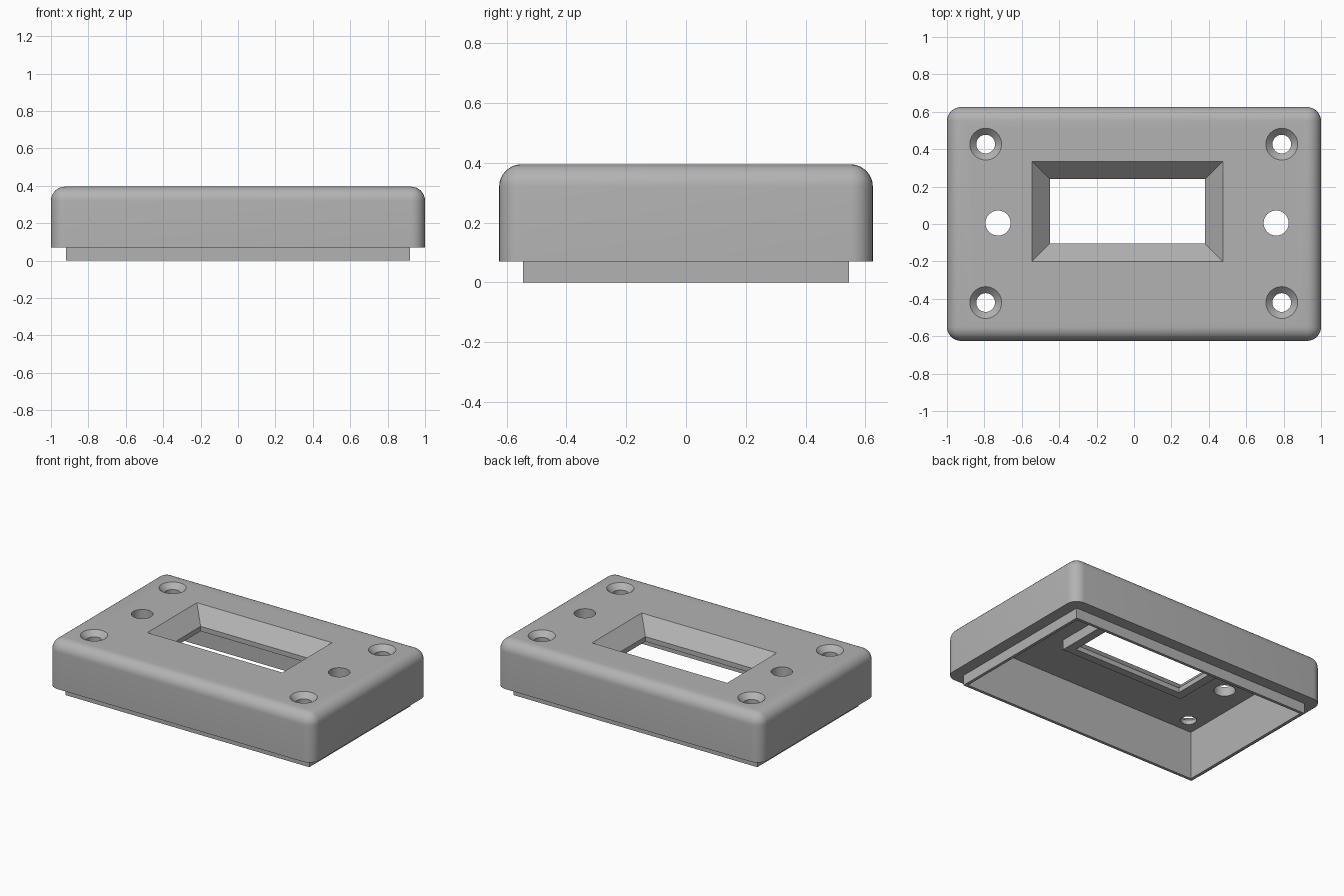
import bpy, bmesh, math

cube = bpy.data.objects.get("Cube")
if cube:
    bpy.data.objects.remove(cube, do_unlink=True)

# Single plastic colour
grey = bpy.data.materials.new("plain_grey")
grey.use_nodes = True
colour = (0.45, 0.45, 0.45, 1)
grey.diffuse_color = colour
grey.node_tree.nodes["Principled BSDF"].inputs["Base Color"].default_value = colour

TOP, SEAM, CEILING = 0.395, 0.07, 0.33


def make(name, bm):
    mesh = bpy.data.meshes.new(name)
    bmesh.ops.recalc_face_normals(bm, faces=bm.faces)
    bm.to_mesh(mesh)
    bm.free()
    obj = bpy.data.objects.new(name, mesh)
    mesh.materials.append(grey)
    bpy.context.collection.objects.link(obj)
    return obj


def box_mesh(x0, x1, y0, y1, z0, z1, flare=0):
    """Box whose top can flare outward on every side."""
    bm = bmesh.new()
    bmesh.ops.create_cube(bm, size=1)
    for v in bm.verts:
        up = v.co.z > 0
        f = flare if up else 0
        v.co = (x1 + f if v.co.x > 0 else x0 - f,
                y1 + f if v.co.y > 0 else y0 - f,
                z1 if up else z0)
    return bm


def drill(name, x, y, r_low, r_high, z0, z1):
    bm = bmesh.new()
    bmesh.ops.create_cone(bm, cap_ends=True, segments=40, radius1=r_low,
                          radius2=r_high, depth=z1 - z0)
    bmesh.ops.translate(bm, verts=bm.verts, vec=(x, y, (z0 + z1) / 2))
    return make(name, bm)


def combine(target, tool, operation):
    tool.hide_render = True
    mod = target.modifiers.new("combine", 'BOOLEAN')
    mod.operation, mod.solver, mod.object = operation, 'EXACT', tool
    bpy.context.view_layer.objects.active = target
    bpy.ops.object.modifier_apply(modifier=mod.name)
    bpy.data.objects.remove(tool, do_unlink=True)


# Outer shell with rounded top and upright edges
bm = box_mesh(-1, 1, -0.625, 0.625, SEAM, TOP)
edges = [e for e in bm.edges if max(v.co.z for v in e.verts) > SEAM + 0.1]
bmesh.ops.bevel(bm, geom=edges, offset=0.075, segments=8, profile=0.5,
                affect='EDGES')
cover = make("enclosure_cover", bm)

# Stepped lip below the shell, then the hollow inside
combine(cover, make("lip", box_mesh(-0.92, 0.92, -0.545, 0.545, 0, 0.2)), 'UNION')
combine(cover, make("cavity", box_mesh(-0.9, 0.9, -0.525, 0.525, -0.1, CEILING)),
        'DIFFERENCE')

# Raised frame under the window
combine(cover, make("window_frame", box_mesh(-0.51, 0.44, -0.16, 0.3, 0.262, 0.36)),
        'UNION')

# Display window: straight opening with a sloped surround
x0, x1, y0, y1 = -0.45, 0.38, -0.105, 0.24
combine(cover, make("opening", box_mesh(x0, x1, y0, y1, 0.1, 0.35)), 'DIFFERENCE')
combine(cover, make("slope", box_mesh(x0, x1, y0, y1, 0.295, TOP + 0.02, 0.114)),
        'DIFFERENCE')

# Countersunk screw holes in the corners
for x in (-0.793, 0.79):
    for y in (-0.42, 0.427):
        combine(cover, drill("screw_hole", x, y, 0.05, 0.05, 0.25, 0.5), 'DIFFERENCE')
        combine(cover, drill("countersink", x, y, 0.05, 0.105, 0.36, TOP + 0.02),
                'DIFFERENCE')

# Plain round holes beside the window
for x in (-0.727, 0.76):
    combine(cover, drill("button_hole", x, 0.005, 0.067, 0.067, 0.25, 0.5),
            'DIFFERENCE')

# Smooth the rounded edges and bores
bpy.context.view_layer.update()
cover.select_set(True)
bpy.context.view_layer.objects.active = cover
bpy.ops.object.shade_smooth_by_angle(angle=math.radians(30))
